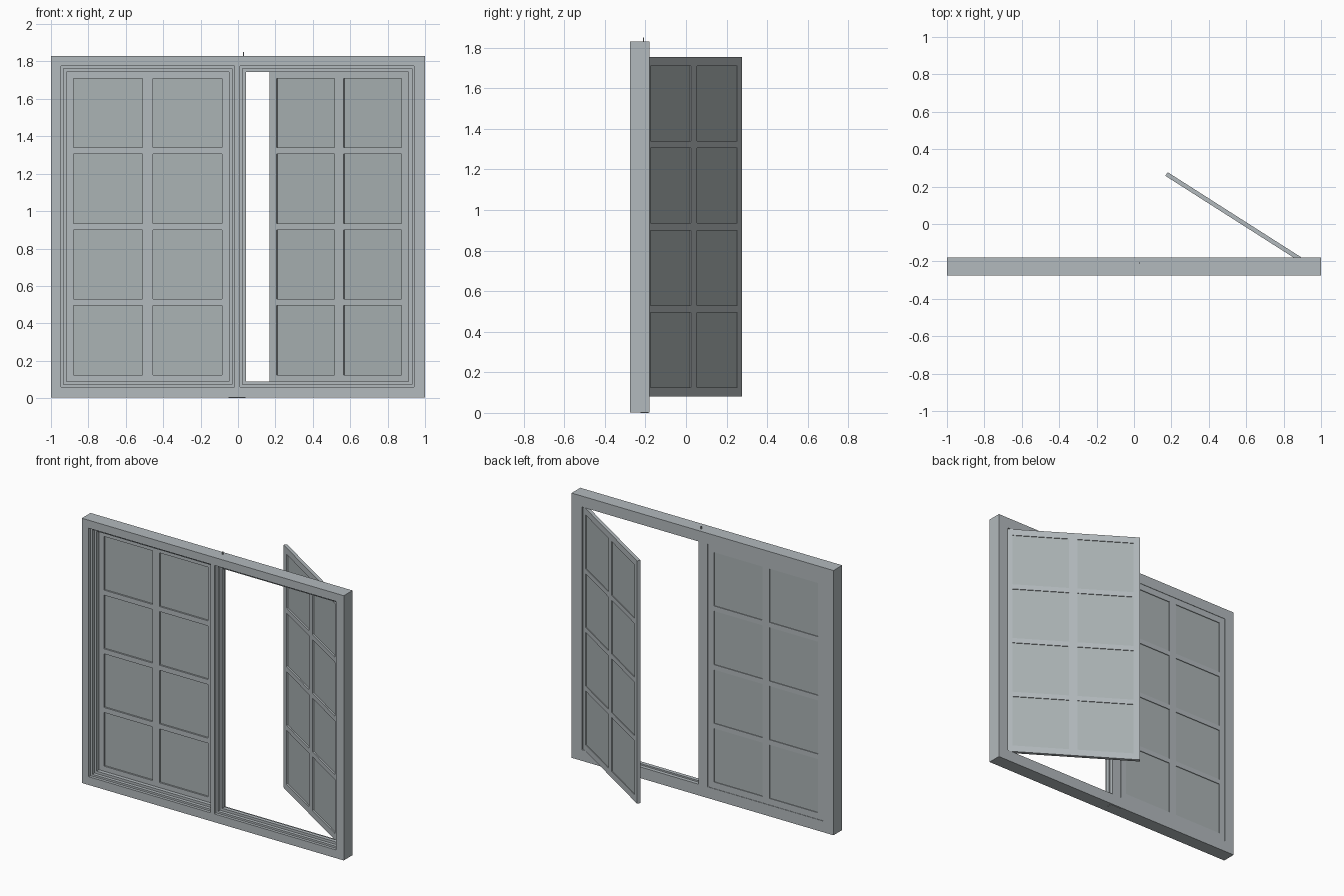
import bpy
import bmesh
from math import radians
from mathutils import Vector

cube = bpy.data.objects.get("Cube")
if cube:
    bpy.data.objects.remove(cube, do_unlink=True)


def material(name, rgb):
    m = bpy.data.materials.new(name)
    m.use_nodes = True
    m.diffuse_color = (*rgb, 1)
    m.node_tree.nodes["Principled BSDF"].inputs["Base Color"].default_value = (*rgb, 1)
    return m


paint = material("grey paint", (0.45, 0.49, 0.51))
glass = material("grey glass", (0.41, 0.455, 0.46))


def lattice(name, xs, zs, y0, y1, mat, solid=False):
    """Flat panel between the cut lines; every odd-odd cell is an opening."""
    bm = bmesh.new()
    grid = [[bm.verts.new((x, y0, z)) for z in zs] for x in xs]
    for i in range(len(xs) - 1):
        for j in range(len(zs) - 1):
            if solid or not (i % 2 and j % 2):
                bm.faces.new((grid[i][j], grid[i + 1][j],
                              grid[i + 1][j + 1], grid[i][j + 1]))
    ext = bmesh.ops.extrude_face_region(bm, geom=bm.faces[:], use_keep_orig=True)
    moved = [g for g in ext["geom"] if isinstance(g, bmesh.types.BMVert)]
    bmesh.ops.translate(bm, verts=moved, vec=Vector((0, y1 - y0, 0)))
    bmesh.ops.recalc_face_normals(bm, faces=bm.faces)
    mesh = bpy.data.meshes.new(name)
    bm.to_mesh(mesh)
    bm.free()
    mesh.materials.append(mat)
    obj = bpy.data.objects.new(name, mesh)
    bpy.context.collection.objects.link(obj)
    return obj


# Stepped frame: layers whose two openings narrow toward the sashes
HEIGHT = 1.83
MID = -0.003
layers = [  # name, front, back, margin around each opening
    ("frame_front", -0.275, -0.255, 0.0),
    ("frame_middle_step", -0.255, -0.232, 0.013),
    ("frame_inner_stop", -0.232, -0.205, 0.03),
    ("frame_sash_rebate", -0.205, -0.18, 0.02),
]
for name, y0, y1, m in layers:
    xs = (-1, -0.947 + m, MID - 0.015 - m, MID + 0.015 + m, 0.942 - m, 1)
    zs = (0.003, 0.06 + m, 1.775 - m, HEIGHT)
    lattice(name, xs, zs, y0, y1, paint)

# Sashes: built from the hinge side toward the centre
WIDTH, THICK = 0.885, 0.023
BOTTOM, TOP = 0.08, 1.755
PANE, BAR, RAIL = 0.37, 0.035, 0.045


def sash(side, location, angle, direction):
    xs = [direction * x for x in (0, 0.046, 0.416, 0.471, 0.841, WIDTH)]
    zs = [BOTTOM]
    for row in range(4):
        z = BOTTOM + RAIL + row * (PANE + BAR)
        zs += [z, z + PANE]
    zs.append(TOP)
    parts = [
        lattice(side + "_sash", xs, zs, 0, THICK, paint),
        lattice(side + "_panes", (xs[0] + direction * 0.02, xs[-1] - direction * 0.02),
                (BOTTOM + 0.02, TOP - 0.02), 0.011, 0.018, glass, solid=True),
    ]
    for part in parts:
        part.location = location
        part.rotation_euler.z = radians(angle)


sash("right", (-0.926, -0.206, 0), 0, 1)
sash("left", (0.914, -0.218, 0), -32.5, -1)

# Small catch pin on the head and thin pad under the mullion
lattice("head_pin", (0.028, 0.033), (HEIGHT - 0.01, 1.85), -0.212, -0.207, paint, solid=True)
lattice("mullion_pad", (-0.05, 0.04), (0, 0.006), -0.225, -0.185, paint, solid=True)
